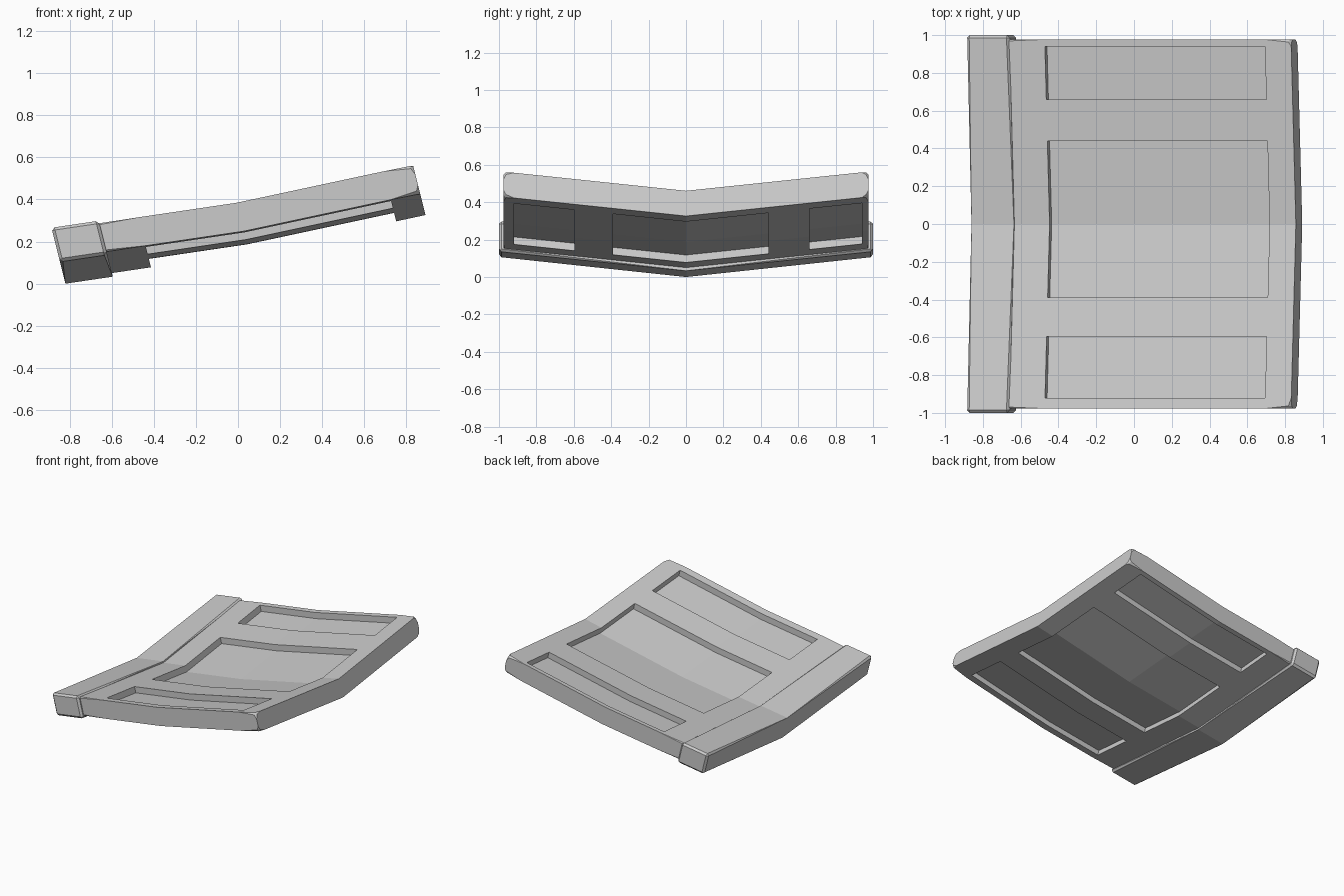
import bpy, bmesh
from mathutils import Vector

if "Cube" in bpy.data.objects:
    bpy.data.objects.remove(bpy.data.objects["Cube"])

FOLD_U = 0.02          # cross fold position
LEAN, RISE = 0.25, 0.105


def bend(co):
    """Map flat panel coordinates to the tilted, doubly folded panel."""
    u, v, w = co
    h = w + RISE * abs(v)
    slope = 0.148 if u < FOLD_U else 0.214
    return Vector((u - LEAN * h, v, 0.287 + slope * (u - FOLD_U) + h))


def folded_block(name, us, vs, ws, pockets=(), bevel=0.014):
    """Block made of grid cells; pocket cells keep only the middle layer."""
    bm = bmesh.new()
    nu, nv, nw = len(us) - 1, len(vs) - 1, len(ws) - 1

    def solid(i, j, k):
        if not (0 <= i < nu and 0 <= j < nv and 0 <= k < nw):
            return False
        cu, cv = (us[i] + us[i + 1]) / 2, (vs[j] + vs[j + 1]) / 2
        inside = any(a < cu < b and c < cv < d for a, b, c, d in pockets)
        return not inside or k == 1

    verts = {}

    def vert(idx):
        if idx not in verts:
            verts[idx] = bm.verts.new((us[idx[0]], vs[idx[1]], ws[idx[2]]))
        return verts[idx]

    for i in range(nu):
        for j in range(nv):
            for k in range(nw):
                if not solid(i, j, k):
                    continue
                for axis in range(3):
                    for side in (0, 1):
                        near = [i, j, k]
                        near[axis] += 1 if side else -1
                        if solid(*near):
                            continue
                        loop = []
                        for a, b in ((0, 0), (1, 0), (1, 1), (0, 1)):
                            p = [i, j, k]
                            p[axis] += side
                            p[(axis + 1) % 3] += a
                            p[(axis + 2) % 3] += b
                            loop.append(vert(tuple(p)))
                        bm.faces.new(loop if side else loop[::-1])

    # chamfer the outer rim only
    ends = [(s[0], s[-1]) for s in (us, vs, ws)]

    def on_rim(e):
        a, b = (x.co for x in e.verts)
        return sum(any(abs(a[n] - t) < 1e-5 and abs(b[n] - t) < 1e-5
                       for t in ends[n]) for n in range(3)) >= 2

    bmesh.ops.bevel(bm, geom=[e for e in bm.edges if on_rim(e)], offset=bevel,
                    segments=1, affect='EDGES', clamp_overlap=False)
    for x in bm.verts:
        x.co = bend(x.co)
    bmesh.ops.recalc_face_normals(bm, faces=bm.faces)
    bmesh.ops.dissolve_limit(bm, angle_limit=0.002, verts=bm.verts, edges=bm.edges)
    me = bpy.data.meshes.new(name)
    bm.to_mesh(me)
    bm.free()
    ob = bpy.data.objects.new(name, me)
    bpy.context.collection.objects.link(ob)
    return ob


# main panel with three recesses on both faces
P0, P1 = -0.447, 0.718
recesses = [(P0, P1, -0.92, -0.595), (P0, P1, -0.39, 0.44), (P0, P1, 0.66, 0.94)]
panel = folded_block(
    "panel", [-0.80, P0, FOLD_U, P1, 0.857],
    [-0.977, -0.92, -0.595, -0.39, 0, 0.44, 0.66, 0.94, 0.977],
    [-0.135, -0.095, -0.045, 0], recesses)

# thicker edge bar along the low end
edge_bar = folded_block("edge_bar", [-0.858, -0.633], [-1, 0, 1], [-0.152, 0.01])

# rest on the ground plane
low = min(v.co.z for o in (panel, edge_bar) for v in o.data.vertices)
for o in (panel, edge_bar):
    for v in o.data.vertices:
        v.co.z -= low
